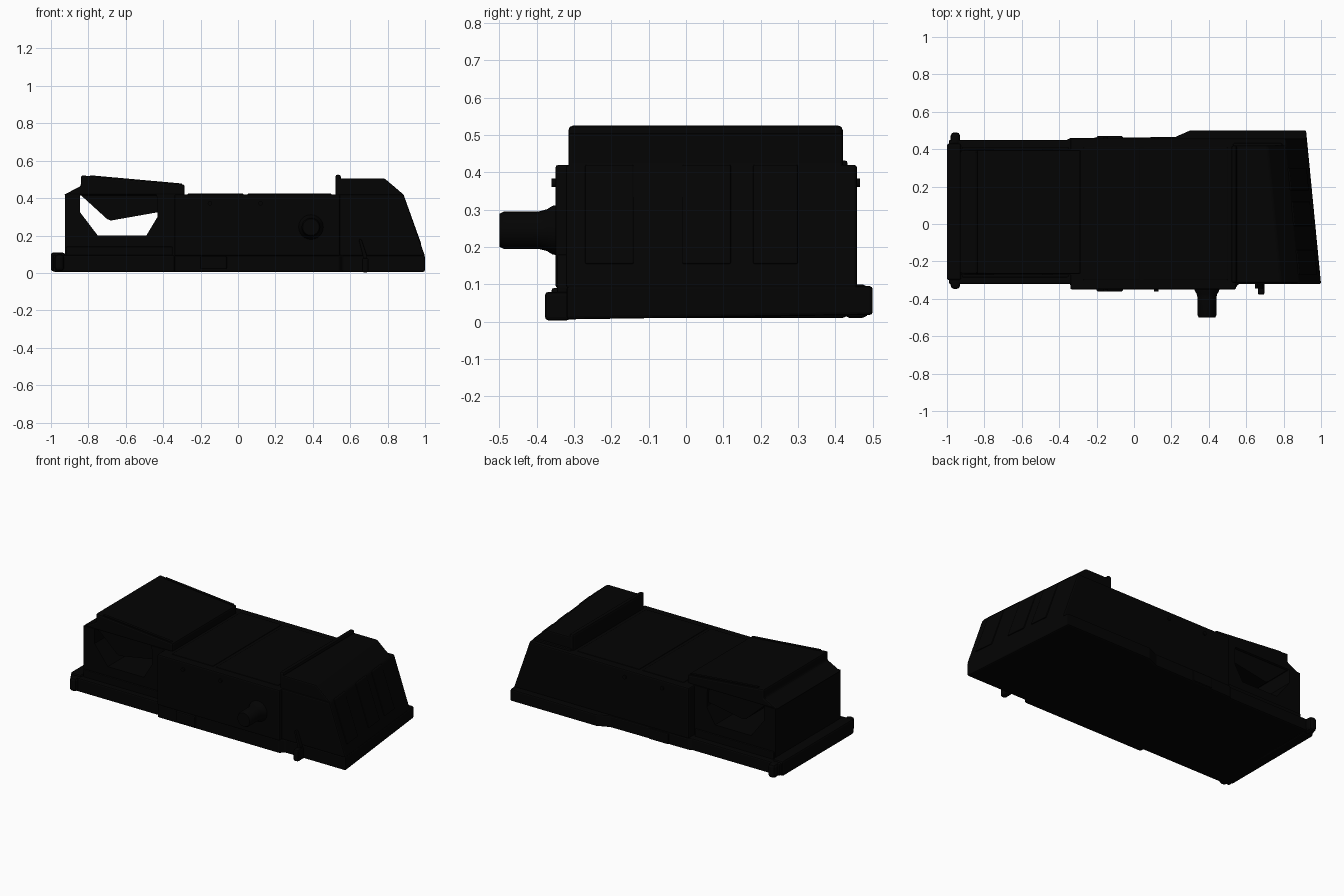
import bpy, bmesh, math
from mathutils import Vector

if "Cube" in bpy.data.objects:
    bpy.data.objects.remove(bpy.data.objects["Cube"])

black = bpy.data.materials.new("black_paint")
black.diffuse_color = (0.001, 0.001, 0.001, 1)
black.use_nodes = True
black.node_tree.nodes["Principled BSDF"].inputs["Base Color"].default_value = black.diffuse_color


def finish(bm, name, bevel=0.0):
    bmesh.ops.recalc_face_normals(bm, faces=bm.faces)
    me = bpy.data.meshes.new(name)
    bm.to_mesh(me)
    bm.free()
    ob = bpy.data.objects.new(name, me)
    bpy.context.collection.objects.link(ob)
    me.materials.append(black)
    if bevel:
        m = ob.modifiers.new("bevel", 'BEVEL')
        m.width, m.segments, m.limit_method = bevel, 2, 'ANGLE'
    return ob


def prism(name, pts, a, b, axis='y', bevel=0.0, warp=None):
    """Extrude a profile: (x, z) along y, or (x, y) along z."""
    bm = bmesh.new()
    put = (lambda p, t: Vector((p[0], t, p[1]))) if axis == 'y' else (lambda p, t: Vector((p[0], p[1], t)))
    lo = [bm.verts.new(put(p, a)) for p in pts]
    hi = [bm.verts.new(put(p, b)) for p in pts]
    bm.faces.new(lo)
    bm.faces.new(hi[::-1])
    n = len(pts)
    for i in range(n):
        bm.faces.new((lo[i], lo[(i + 1) % n], hi[(i + 1) % n], hi[i]))
    if warp:
        for v in bm.verts:
            warp(v.co)
    return finish(bm, name, bevel)


def box(name, x0, x1, y0, y1, z0, z1, bevel=0.0):
    return prism(name, [(x0, z0), (x1, z0), (x1, z1), (x0, z1)], y0, y1, bevel=bevel)


def lathe(name, x, z, prof, seg=24):
    """Turn (radius, y) points about an axis running along y."""
    bm = bmesh.new()
    rings = [[bm.verts.new((x + r * math.cos(2 * math.pi * i / seg), y,
                            z + r * math.sin(2 * math.pi * i / seg))) for i in range(seg)]
             for r, y in prof]
    for p, q in zip(rings, rings[1:]):
        for i in range(seg):
            j = (i + 1) % seg
            bm.faces.new((p[i], p[j], q[j], q[i]))
    bm.faces.new(rings[0])
    bm.faces.new(rings[-1])
    for f in bm.faces:
        f.smooth = len(f.verts) == 4
    return finish(bm, name)


def skew(co):
    # the right end runs at an angle across the depth
    if co.x > 0.7:
        co.x -= 0.08 * (co.y + 0.32) / 0.82


def tilt(co):
    # the underside rises slightly to the back
    if co.z < 0.05:
        co.z += 0.012 * (co.y + 0.32) / 0.82


# base skirt, with the wider step at the back right
prism("base_skirt", [(-0.99, -0.32), (-0.34, -0.32), (-0.34, -0.345), (0.54, -0.345), (0.56, -0.32),
                     (1.0, -0.32), (0.92, 0.5), (0.3, 0.5), (0.22, 0.465), (-0.34, 0.46),
                     (-0.36, 0.45), (-0.99, 0.45)], 0.006, 0.095, 'z', 0.008, tilt)
box("end_bumper", -1.0, -0.925, -0.3, 0.43, 0.01, 0.108, 0.01)
for y0, y1 in ((-0.347, -0.29), (0.42, 0.49)):
    box("bumper_end", -0.98, -0.93, y0, y1, 0.01, 0.1, 0.018)

# middle body
box("middle_body", -0.34, 0.545, -0.35, 0.458, 0.09, 0.42, 0.008)

# open bay at the left, set in from the base edges
bay = prism("open_bay", [(-0.925, 0.09), (-0.33, 0.09), (-0.33, 0.42), (-0.925, 0.42)], -0.272, 0.4)
cut = prism("window_cutter", [(-0.845, 0.43), (-0.845, 0.325), (-0.75, 0.2), (-0.49, 0.2),
                              (-0.43, 0.3), (-0.43, 0.39), (-0.44, 0.43)], -0.6, 0.7)
cut.hide_render = True
cut.hide_viewport = True
m = bay.modifiers.new("window", 'BOOLEAN')
m.object, m.operation, m.solver = cut, 'DIFFERENCE', 'EXACT'
prism("hanging_hood", [(-0.845, 0.44), (-0.845, 0.42), (-0.7, 0.288), (-0.68, 0.28),
                       (-0.425, 0.325), (-0.425, 0.44)], -0.25, 0.38)
for y0, y1 in ((-0.285, -0.26), (0.39, 0.413)):
    box("sill_strip", -0.92, -0.35, y0, y1, 0.09, 0.14, 0.005)

# sloping roof and its raised border
prism("bay_roof", [(-0.935, 0.415), (-0.84, 0.465), (-0.84, 0.522), (-0.785, 0.517), (-0.285, 0.472),
                   (-0.285, 0.415)], -0.268, 0.396, bevel=0.01)
for y0, y1 in ((-0.262, -0.245), (0.37, 0.388)):
    prism("roof_rail", [(-0.79, 0.51), (-0.79, 0.522), (-0.3, 0.478), (-0.3, 0.465)], y0, y1)

# right end block with sloping face and a narrower cap
prism("end_block", [(0.53, 0.09), (1.0, 0.09), (0.885, 0.42), (0.53, 0.42)],
      -0.322, 0.458, bevel=0.008, warp=skew)
prism("end_block_cap", [(0.53, 0.4), (0.892, 0.4), (0.885, 0.42), (0.785, 0.505), (0.53, 0.505)],
      -0.315, 0.42, bevel=0.008, warp=skew)
prism("cap_fillet", [(0.53, 0.41), (0.87, 0.41), (0.86, 0.432), (0.53, 0.432)],
      0.40, 0.433, bevel=0.008, warp=skew)
box("block_lip", 0.52, 0.55, -0.315, 0.42, 0.4, 0.525, 0.012)
for y0, y1 in ((-0.27, -0.14), (-0.01, 0.12), (0.18, 0.3)):
    prism("slope_panel", [(0.87, 0.42), (0.89, 0.42), (0.985, 0.155), (0.965, 0.155)], y0, y1,
          bevel=0.004, warp=skew)

# top plates and seams
for x0, x1 in ((-0.27, 0.03), (0.05, 0.5)):
    box("top_plate", x0, x1, -0.3, 0.41, 0.41, 0.424, 0.004)

# side pads and bolts
for y0, y1 in ((-0.36, -0.33), (0.44, 0.47)):
    box("side_pad", -0.2, -0.06, y0, y1, 0.02, 0.09, 0.006)
for x in (-0.15, 0.12):
    lathe("side_bolt", x, 0.372, [(0.012, -0.36), (0.012, 0.466)], 12)

# front knob with flared collar
lathe("front_knob", 0.39, 0.245, [(0.068, -0.34), (0.065, -0.358), (0.056, -0.372), (0.05, -0.395),
                                  (0.05, -0.488), (0.044, -0.5)])

# small lever at the front right
prism("lever", [(0.645, 0.18), (0.66, 0.18), (0.69, 0.09), (0.695, 0.02), (0.67, 0.02), (0.668, 0.09)],
      -0.345, -0.31, bevel=0.004)
box("lever_foot", 0.662, 0.698, -0.378, -0.31, 0.003, 0.08, 0.01)
